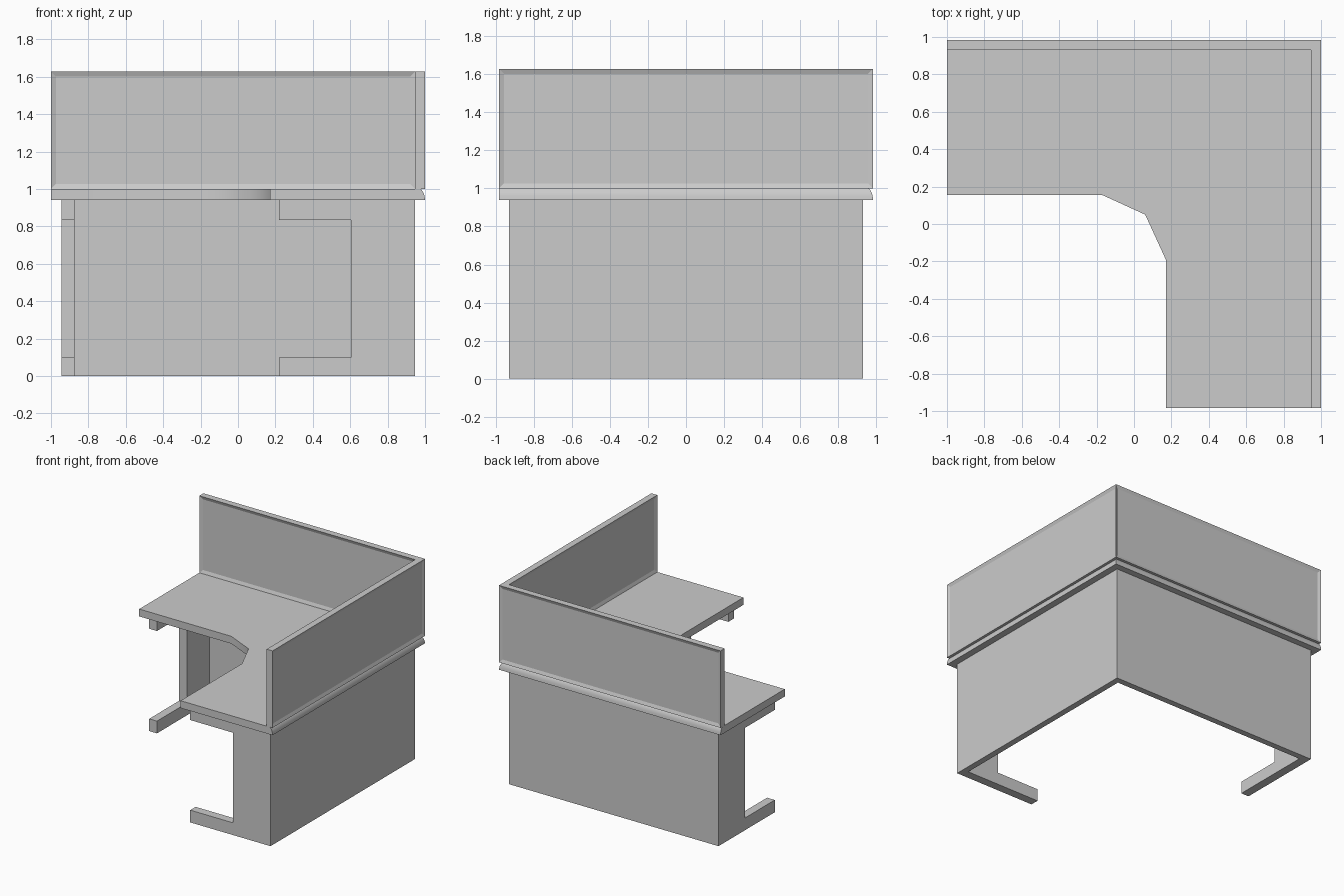
import bpy
import bmesh
import math

cube = bpy.data.objects.get("Cube")
if cube:
    bpy.data.objects.remove(cube, do_unlink=True)

grey = bpy.data.materials.new("plain grey")
grey.use_nodes = True
grey.diffuse_color = (0.6, 0.6, 0.6, 1)
grey.node_tree.nodes["Principled BSDF"].inputs["Base Color"].default_value = (0.6, 0.6, 0.6, 1)

BX, BY = 1.0, 0.983      # outer edges of the workstation
WALL = 0.053             # screen thickness
TOP, UNDER = 1.0, 0.94   # desktop surface and underside


def loft(name, rings):
    """Skin a stack of matching outlines and cap both ends."""
    bm = bmesh.new()
    loops = [[bm.verts.new(p) for p in ring] for ring in rings]
    for low, high in zip(loops, loops[1:]):
        for i in range(len(low)):
            j = (i + 1) % len(low)
            bm.faces.new((low[i], low[j], high[j], high[i]))
    bm.faces.new(loops[0][::-1])
    bm.faces.new(loops[-1])
    bmesh.ops.recalc_face_normals(bm, faces=bm.faces[:])
    return finish(name, bm)


def finish(name, bm):
    mesh = bpy.data.meshes.new(name)
    bm.to_mesh(mesh)
    bm.free()
    mesh.materials.append(grey)
    obj = bpy.data.objects.new(name, mesh)
    bpy.context.collection.objects.link(obj)
    return obj


def corner(x0, y0, x1, y1, thick, z):
    """L-shaped outline hugging the back and left sides."""
    return [(x0, y1, z), (x0, y1 - thick, z), (x1 - thick, y1 - thick, z),
            (x1 - thick, y0, z), (x1, y0, z), (x1, y1, z)]


# Desktop with a clipped inner corner and a cove along its outer edges
def desk_ring(z, inset):
    x, y = BX - inset, BY - inset
    outline = [(-BX, y), (-BX, 0.155), (-0.17, 0.155), (0.06, 0.05),
               (0.17, -0.19), (0.17, -BY), (x, -BY), (x, y)]
    return [(px, py, z) for px, py in outline]


cove = [(UNDER, 0), (0.96, 0.002), (0.975, 0.006), (0.987, 0.012), (TOP, 0.022)]
desk = loft("desktop", [desk_ring(z, inset) for z, inset in cove])
bpy.context.view_layer.objects.active = desk
desk.select_set(True)
bpy.ops.object.shade_smooth_by_angle(angle=math.radians(45))
desk.select_set(False)

# Privacy screen with recessed panels on both sides of each wing
screen = loft("privacy_screen",
              [corner(-BX, -BY, BX, BY, WALL, z) for z in (TOP, 1.628)])
bm = bmesh.new()
bm.from_mesh(screen.data)
wide = [f for f in bm.faces if abs(f.normal.z) < 0.5 and f.calc_area() > 0.5]
bmesh.ops.inset_individual(bm, faces=wide, thickness=0.026, depth=-0.01,
                           use_even_offset=True)
bm.to_mesh(screen.data)
bm.free()

# Modesty panels under the outer edges
LX, LY = 0.945, 0.93
loft("modesty_panel", [corner(-LX, -LY, LX, LY, 0.05, z) for z in (0, UNDER)])

# C-shaped end legs: distance in from the outer edge, then height
leg_shape = [(0, 0), (0.725, 0), (0.725, 0.1), (0.34, 0.1),
             (0.34, 0.835), (0.725, 0.835), (0.725, UNDER), (0, UNDER)]
LEG = 0.07
loft("front_leg", [[(LX - d, y, z) for d, z in leg_shape]
                   for y in (-LY, -LY + LEG)])
loft("right_leg", [[(x, LY - d, z) for d, z in leg_shape]
                   for x in (-LX, -LX + LEG)])
